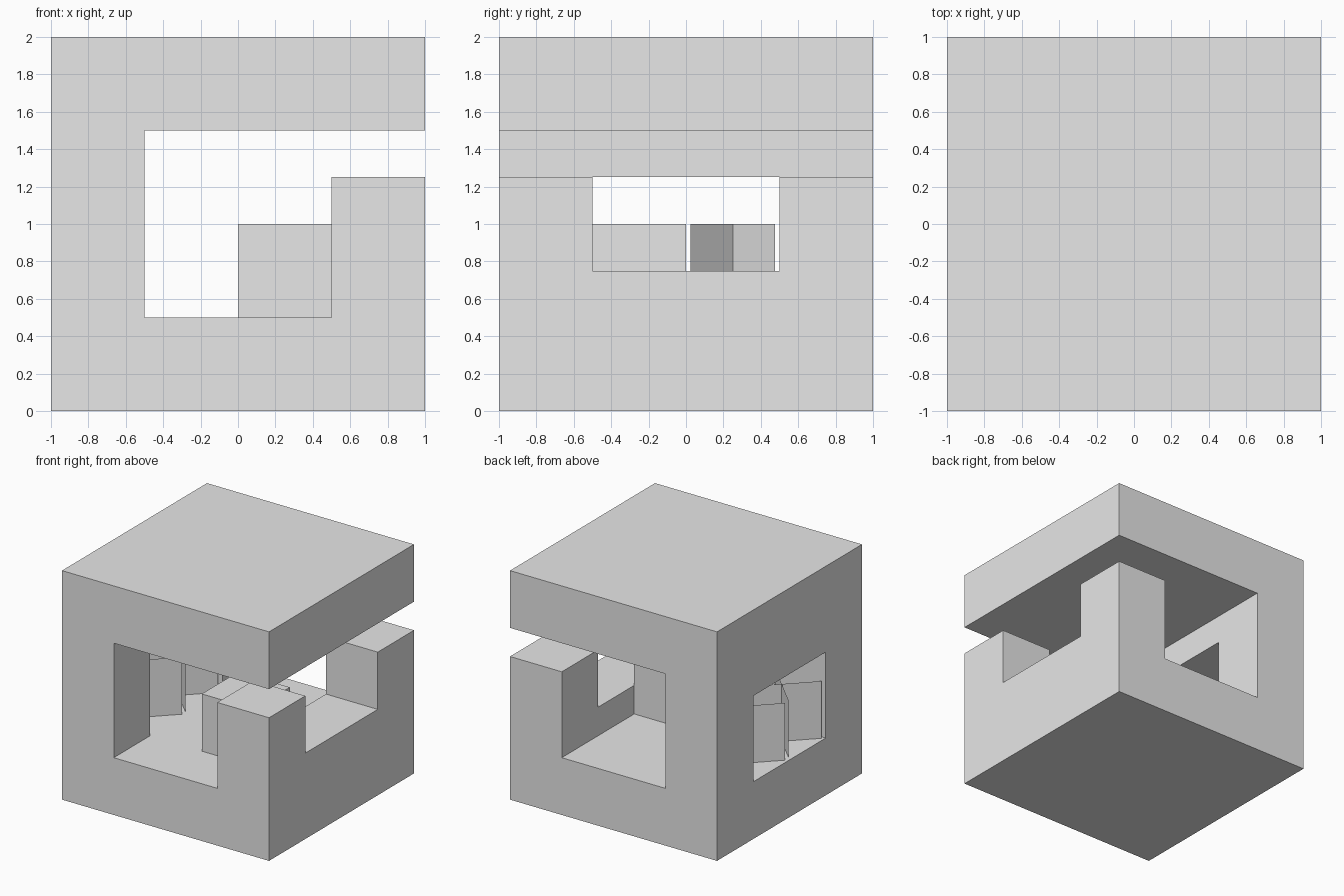
import bpy
import bmesh
import math
from mathutils import Matrix, Vector

default = bpy.data.objects.get("Cube")
if default:
    bpy.data.objects.remove(default, do_unlink=True)

# Single plain grey
grey = bpy.data.materials.new("plain_grey")
grey.use_nodes = True
GREY = (0.8, 0.8, 0.8, 1)
grey.diffuse_color = GREY
for node in grey.node_tree.nodes:
    if node.type == "BSDF_PRINCIPLED":
        node.inputs["Base Color"].default_value = GREY


def add_object(name, bm):
    mesh = bpy.data.meshes.new(name)
    bm.to_mesh(mesh)
    bm.free()
    mesh.materials.append(grey)
    obj = bpy.data.objects.new(name, mesh)
    bpy.context.scene.collection.objects.link(obj)
    return obj


def box(name, low, high):
    low, high = Vector(low), Vector(high)
    bm = bmesh.new()
    matrix = Matrix.Translation((low + high) / 2) @ Matrix.Diagonal((high - low).to_4d())
    matrix[3][3] = 1
    bmesh.ops.create_cube(bm, size=1, matrix=matrix)
    return add_object(name, bm)


def extrude_along_y(name, profile, y0, y1):
    bm = bmesh.new()
    face = bm.faces.new([bm.verts.new((x, y0, z)) for x, z in profile])
    grown = bmesh.ops.extrude_face_region(bm, geom=[face], use_keep_orig=True)
    verts = [g for g in grown["geom"] if isinstance(g, bmesh.types.BMVert)]
    bmesh.ops.translate(bm, verts=verts, vec=(0, y1 - y0, 0))
    bmesh.ops.recalc_face_normals(bm, faces=bm.faces)
    return add_object(name, bm)


def cut(target, cutter):
    mod = target.modifiers.new("opening", "BOOLEAN")
    mod.operation = "DIFFERENCE"
    mod.solver = "EXACT"
    mod.object = cutter
    bpy.context.view_layer.objects.active = target
    bpy.ops.object.modifier_apply(modifier=mod.name)
    bpy.data.objects.remove(cutter, do_unlink=True)


# Hollow block: chamber open front to back, with a long slot on the +x side
shell = extrude_along_y("shell", [
    (-1, 0), (1, 0), (1, 1.25), (0.5, 1.25), (0.5, 0.5), (-0.5, 0.5),
    (-0.5, 1.5), (1, 1.5), (1, 2), (-1, 2)], -1, 1)

# Side window, and the notch between the two short pillars
cut(shell, box("window_cutter", (-1.2, -0.5, 0.5), (-0.25, 0.5, 1.25)))
cut(shell, box("notch_cutter", (0.25, -0.5, 0.75), (1.2, 0.5, 1.35)))

# Small block on the chamber floor
box("inner_block", (0, -0.5, 0.5), (0.5, 0, 1))

# Pairs of crossed upright sheets standing in the side window
REACH = 0.225
for label, y in (("front", -0.25), ("back", 0.25)):
    bm = bmesh.new()
    for side in (-1, 1):
        a, b = (-0.75 - REACH, y - side * REACH), (-0.75 + REACH, y + side * REACH)
        bm.faces.new([bm.verts.new(p) for p in (
            (*a, 0.5), (*b, 0.5), (*b, 1), (*a, 1))])
    add_object(label + "_crossed_sheets", bm)
